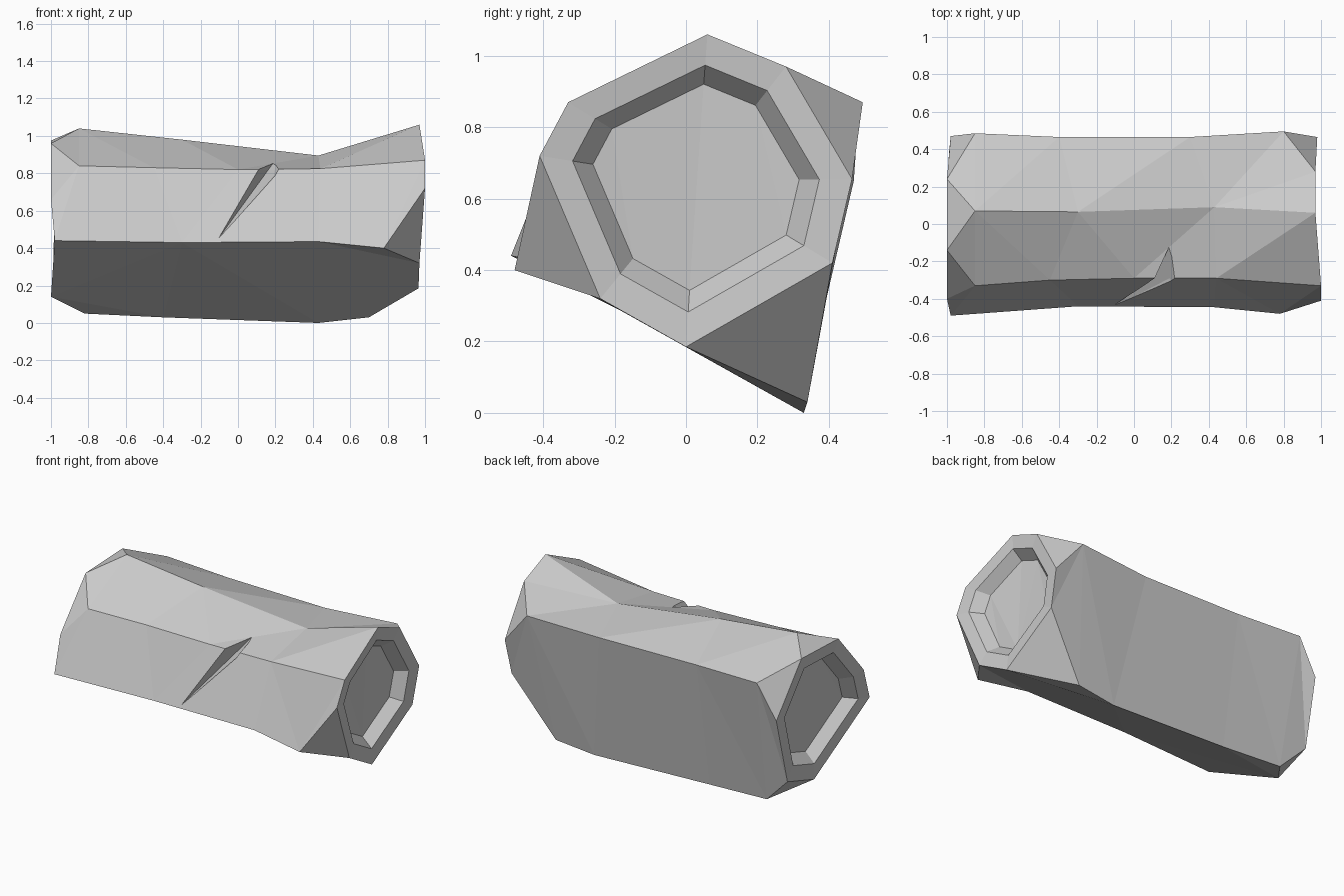
import bpy, bmesh
from mathutils import Vector

cube = bpy.data.objects.get("Cube")
if cube:
    bpy.data.objects.remove(cube, do_unlink=True)

stone = bpy.data.materials.new("pale_grey")
stone.use_nodes = True
grey = (0.6, 0.6, 0.6, 1)
stone.diffuse_color = grey
stone.node_tree.nodes["Principled BSDF"].inputs["Base Color"].default_value = grey


def add_object(name, bm):
    bmesh.ops.recalc_face_normals(bm, faces=bm.faces)
    mesh = bpy.data.meshes.new(name)
    bm.to_mesh(mesh)
    bm.free()
    mesh.materials.append(stone)
    obj = bpy.data.objects.new(name, mesh)
    bpy.context.collection.objects.link(obj)
    return obj


# Five long ridges, each running from -x to +x
ridges = [
    [(-.85, .07, 1.04), (-.3, .065, .98), (.43, .09, .895), (.97, .06, 1.06)],
    [(-.85, -.33, .84), (-.45, -.30, .83), (0, -.29, .82), (.44, -.29, .825), (1, -.33, .87)],
    [(-.98, -.49, .44), (-.3, -.44, .43), (.43, -.445, .435), (.78, -.48, .40)],
    [(-.82, .34, .05), (-.4, .33, .03), (.43, .33, 0), (.70, .34, .03)],
    [(-.85, .485, .87), (-.4, .465, .86), (.3, .465, .85), (.80, .495, .87)],
]
# Corner-cut points lying at each end of the panel after each ridge
left_cuts = [[(-1, -.14, .96)], [(-1, -.40, .66)], [(-1, .11, .14)],
             [(-.99, .37, .22), (-.98, .47, .65)], [(-1, .24, .975)]]
right_cuts = [[], [(1, -.41, .72)], [(.97, -.24, .32), (.965, 0, .185)],
              [(.97, .41, .42), (.98, .465, .655)], [(.97, .28, .97)]]

bm = bmesh.new()
ridges, left_cuts, right_cuts = ([[bm.verts.new(p) for p in row] for row in rows]
                                 for rows in (ridges, left_cuts, right_cuts))

# Long side panels
for i, ridge in enumerate(ridges):
    following = ridges[(i + 1) % len(ridges)]
    bm.faces.new(ridge + right_cuts[i] + following[::-1] + left_cuts[i][::-1])


# End with cut corners, a flat rim and a shallow sunken floor
def build_end(cuts, tip_index, whole_ridges, inward):
    ring = []
    for i, ridge in enumerate(ridges):
        tip = ridge[tip_index]
        if i in whole_ridges:
            ring.append(tip)
        else:
            bm.faces.new((cuts[i - 1][-1], tip, cuts[i][0]))
        ring += cuts[i]
    centre = sum((v.co for v in ring), Vector()) / len(ring)
    outer = ring
    for scale, depth in ((.79, .01), (.66, .08)):
        inner = []
        for v in ring:
            co = centre + (v.co - centre) * scale
            inner.append(bm.verts.new((co.x + inward * depth, co.y, co.z)))
        for k in range(len(ring)):
            bm.faces.new((outer[k - 1], outer[k], inner[k], inner[k - 1]))
        outer = inner
    bm.faces.new(outer)


build_end(left_cuts, 0, {2}, 1)
build_end(right_cuts, -1, {0, 1}, -1)
bmesh.ops.triangulate(bm, faces=bm.faces[:])
body = add_object("faceted_block", bm)

# Wedge cutter for the slanting gouge on the front upper ridge
bm = bmesh.new()
for p in ((-.12, -.45, .43), (.21, -.1, .885), (.06, -.40, .80),
          (.27, -.40, .86), (.19, -.29, .78)):
    bm.verts.new(p)
bmesh.ops.convex_hull(bm, input=bm.verts)
cutter = add_object("gouge_cutter", bm)
cutter.hide_render = True
cutter.display_type = 'WIRE'

gouge = body.modifiers.new("gouge", 'BOOLEAN')
gouge.operation = 'DIFFERENCE'
gouge.solver = 'EXACT'
gouge.object = cutter
cutter.hide_set(True)
